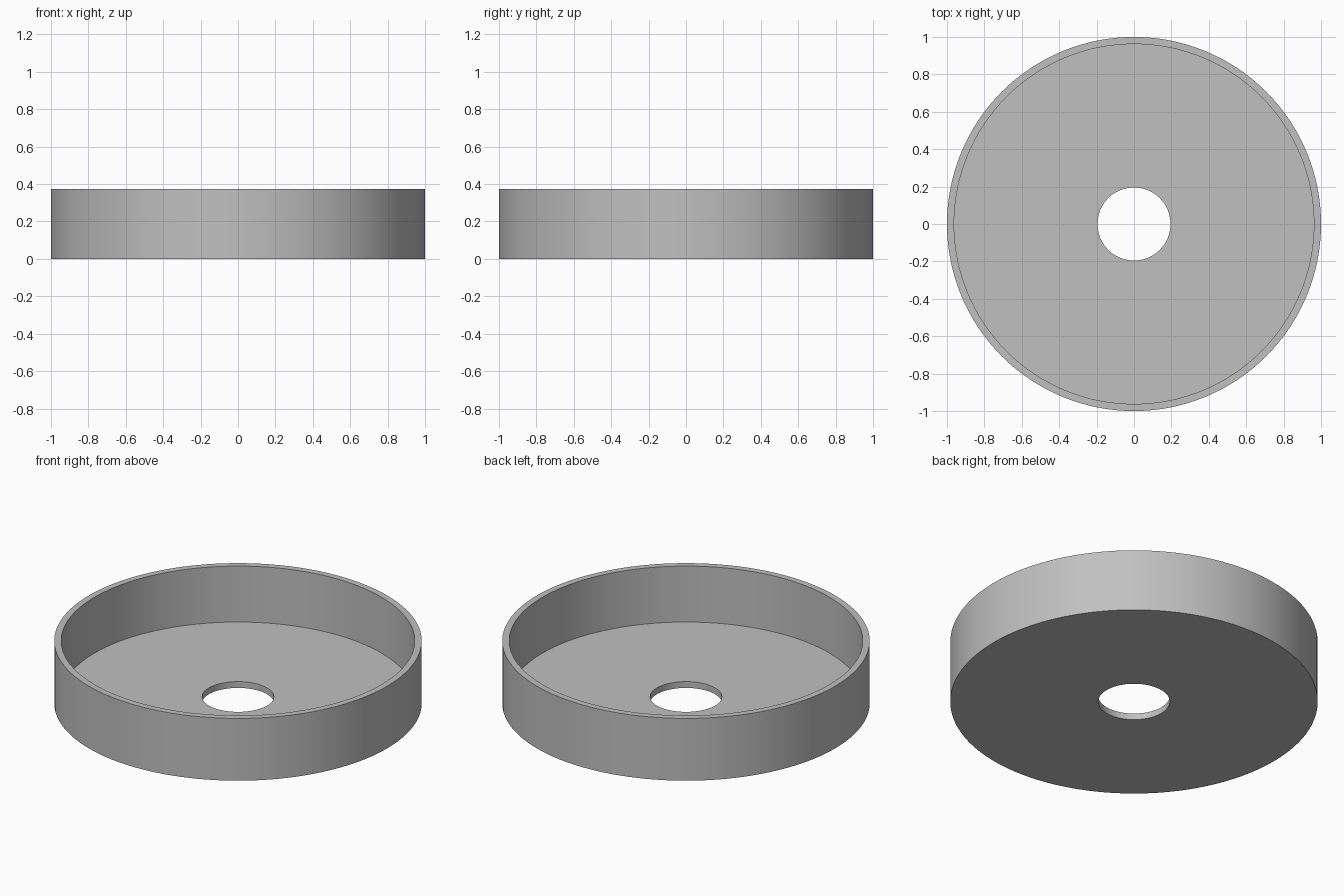
import bpy, bmesh, math

if "Cube" in bpy.data.objects:
    bpy.data.objects.remove(bpy.data.objects["Cube"])

SEGMENTS = 128
R, INNER, HOLE = 1.0, 0.962, 0.195
HEIGHT, FLOOR = 0.374, 0.038

# Cross-section of the dish, revolved about the z axis
profile = [(HOLE, 0), (R, 0), (R, HEIGHT), (INNER, HEIGHT), (INNER, FLOOR), (HOLE, FLOOR)]

bm = bmesh.new()
rings = []
for i in range(SEGMENTS):
    a = 2 * math.pi * i / SEGMENTS
    rings.append([bm.verts.new((r * math.cos(a), r * math.sin(a), z)) for r, z in profile])
n = len(profile)
for i in range(SEGMENTS):
    p, q = rings[i], rings[(i + 1) % SEGMENTS]
    for j in range(n):
        k = (j + 1) % n
        bm.faces.new((p[j], q[j], q[k], p[k]))
bmesh.ops.recalc_face_normals(bm, faces=bm.faces)

mesh = bpy.data.meshes.new("round_dish")
bm.to_mesh(mesh)
bm.free()
dish = bpy.data.objects.new("round_dish", mesh)
bpy.context.collection.objects.link(dish)

# Plain grey finish
grey = bpy.data.materials.new("grey")
grey.diffuse_color = (0.53, 0.53, 0.53, 1)
grey.use_nodes = True
grey.node_tree.nodes["Principled BSDF"].inputs["Base Color"].default_value = grey.diffuse_color
mesh.materials.append(grey)

# Smooth walls with crisp rims
bpy.context.view_layer.objects.active = dish
dish.select_set(True)
bpy.ops.object.shade_smooth_by_angle(angle=math.radians(30))
